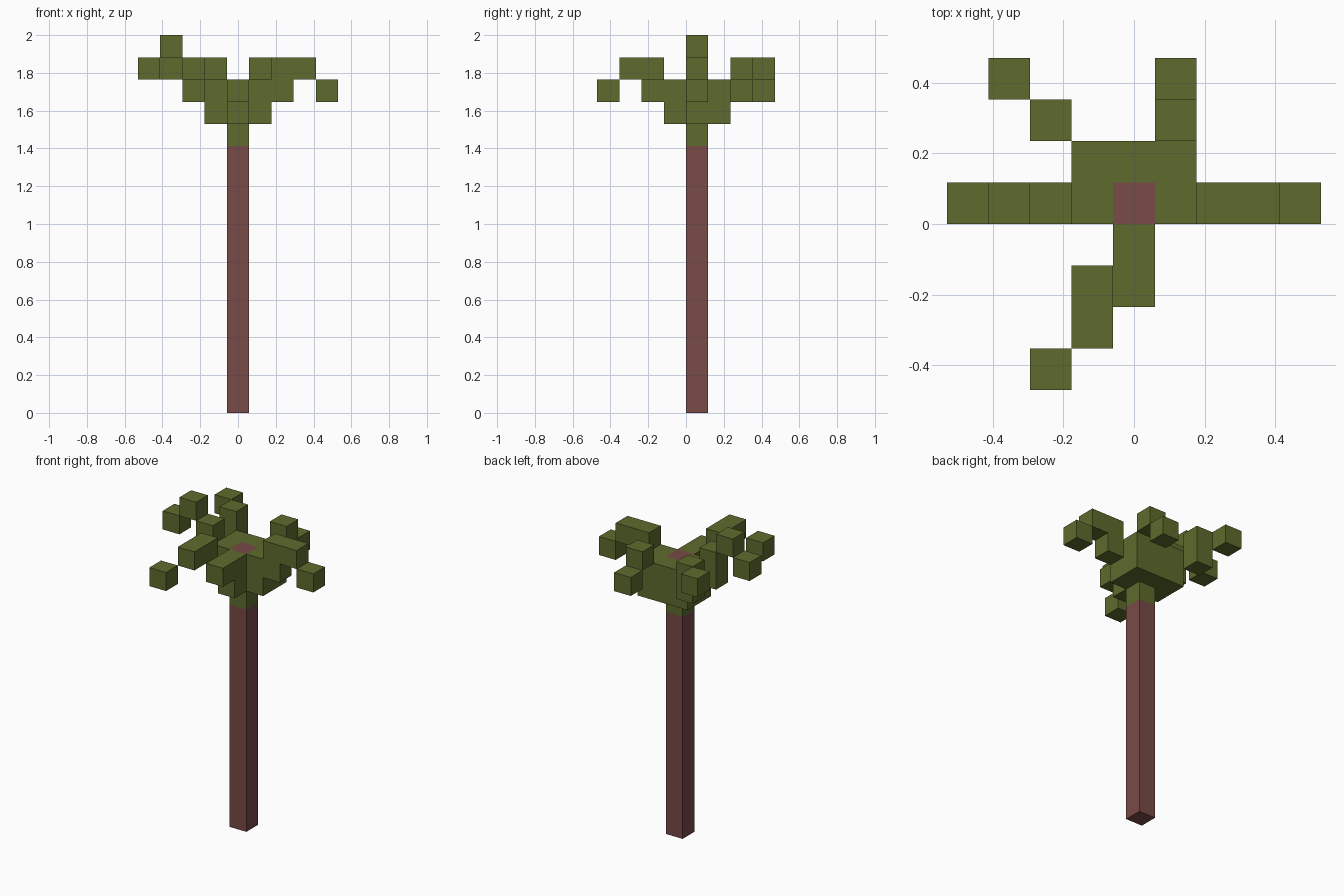
import bpy, bmesh
from mathutils import Vector

cube = bpy.data.objects.get("Cube")
if cube:
    bpy.data.objects.remove(cube, do_unlink=True)

S = 2 / 17  # edge of one block


def material(name, rgb):
    m = bpy.data.materials.new(name)
    m.use_nodes = True
    m.diffuse_color = (*rgb, 1)
    m.node_tree.nodes["Principled BSDF"].inputs["Base Color"].default_value = (*rgb, 1)
    return m


bark = material("reddish_bark", (0.188, 0.069, 0.063))
leaf = material("olive_leaf", (0.112, 0.147, 0.026))

# Each part is a list of block ranges: (x0, x1, y0, y1, z0, z1), ends included
PARTS = {
    "trunk": (bark, [(0, 0, 0, 0, 0, 11)]),
    "trunk_tip": (bark, [(0, 0, 0, 0, 13, 14)]),
    "crown_collar": (leaf, [(0, 0, 0, 0, 12, 12)]),
    "crown_core": (leaf, [(-1, 1, 1, 1, 13, 14), (-1, -1, 0, 0, 13, 14),
                          (1, 1, 0, 0, 13, 14)]),
    "frond_front": (leaf, [(0, 0, -1, -1, 13, 14), (0, 0, -2, -2, 14, 14),
                           (-1, -1, -3, -2, 15, 15), (-2, -2, -4, -4, 14, 14)]),
    "frond_left": (leaf, [(2, 2, 0, 0, 14, 14), (2, 3, 0, 0, 15, 15),
                          (4, 4, 0, 0, 14, 14)]),
    "frond_right": (leaf, [(-2, -2, 0, 0, 14, 15), (-3, -3, 0, 0, 16, 16),
                           (-4, -4, 0, 0, 15, 15)]),
    "frond_back_left": (leaf, [(1, 1, 2, 2, 15, 15), (1, 1, 3, 3, 14, 14)]),
    "frond_back_right": (leaf, [(-2, -2, 2, 2, 14, 15), (-3, -3, 3, 3, 15, 15)]),
}


def cells(ranges):
    return {(i, j, k) for a, b, c, d, e, f in ranges
            for i in range(a, b + 1) for j in range(c, d + 1) for k in range(e, f + 1)}


occupied = set().union(*(cells(r) for _, r in PARTS.values()))


def build(name, mat, ranges):
    """Skin the blocks of a part, leaving out faces buried against other blocks."""
    bm = bmesh.new()
    for cell in sorted(cells(ranges)):
        centre = Vector((cell[0], cell[1] + 0.5, cell[2] + 0.5)) * S
        for axis in range(3):
            for sign in (-1, 1):
                side = list(cell)
                side[axis] += sign
                if tuple(side) in occupied:
                    continue
                n, u, v = Vector(), Vector(), Vector()
                n[axis] = sign * S / 2
                u[(axis + 1) % 3] = S / 2
                v[(axis + 2) % 3] = sign * S / 2
                bm.faces.new([bm.verts.new(centre + n + p) for p in
                              (-u - v, u - v, u + v, -u + v)])
    # Weld the blocks and merge flat areas into single faces
    bmesh.ops.remove_doubles(bm, verts=bm.verts, dist=0.001)
    bmesh.ops.dissolve_limit(bm, angle_limit=0.01, verts=bm.verts, edges=bm.edges)
    mesh = bpy.data.meshes.new(name)
    bm.to_mesh(mesh)
    bm.free()
    mesh.materials.append(mat)
    bpy.context.collection.objects.link(bpy.data.objects.new(name, mesh))


for name, (mat, ranges) in PARTS.items():
    build(name, mat, ranges)
